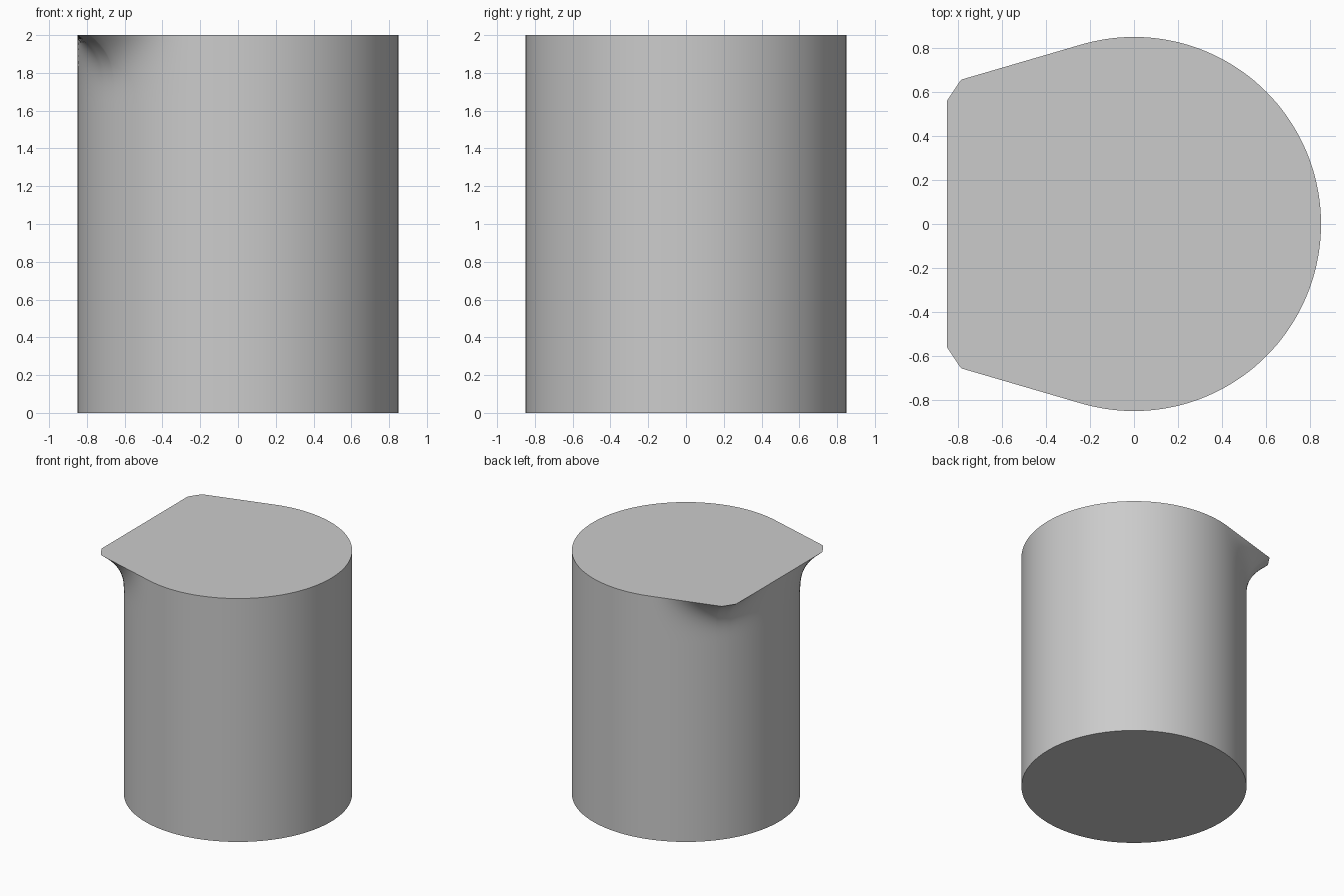
import bpy, bmesh
from math import atan2, cos, pi, radians

if "Cube" in bpy.data.objects:
    bpy.data.objects.remove(bpy.data.objects["Cube"], do_unlink=True)

RADIUS, HEIGHT = 0.85, 2.0
FLARE_DEPTH, FLARE_POWER, RINGS = 0.4, 4, 16
TANGENT = radians(106.3)
# Lip outline: side tangent, corner chamfer and flat edge as (direction, distance)
LIP_EDGES = [(TANGENT, RADIUS), (radians(146.3), 1.018), (pi, RADIUS)]


def lip_radius(angle):
    """Radius of the rim; both halves mirror across the x axis."""
    a = abs(angle)
    if a <= TANGENT:
        return RADIUS
    return min(d / cos(a - phi) for phi, d in LIP_EDGES if cos(a - phi) > 0.1)


# Even angles plus the exact lip corners
corners = [atan2(0.65, -0.79), atan2(0.56, -0.85)]
angles = {round(-pi + 2 * pi * i / 144, 5) for i in range(144)}
angles |= {round(s * c, 5) for c in corners for s in (-1, 1)}
angles = sorted(angles)

# Ring heights with the flare fraction at each
levels = [(0.0, 0.0)]
for i in range(RINGS + 1):
    t = i / RINGS
    levels.append((HEIGHT - FLARE_DEPTH * (1 - t), t ** FLARE_POWER))

# Solid beaker body, flaring out to the two-cornered lip
bm = bmesh.new()
rings = []
for z, flare in levels:
    ring = []
    for a in angles:
        r = RADIUS + (lip_radius(a) - RADIUS) * flare
        ring.append(bm.verts.new((r * cos(a), r * cos(a - pi / 2), z)))
    rings.append(ring)

count = len(angles)
for low, high in zip(rings, rings[1:]):
    for i in range(count):
        j = (i + 1) % count
        bm.faces.new((low[i], low[j], high[j], high[i]))
bm.faces.new(rings[-1])
bm.faces.new(list(reversed(rings[0])))
bmesh.ops.recalc_face_normals(bm, faces=bm.faces)

mesh = bpy.data.meshes.new("beaker_body")
bm.to_mesh(mesh)
bm.free()
body = bpy.data.objects.new("beaker_body", mesh)
bpy.context.collection.objects.link(body)

# Plain grey
grey = bpy.data.materials.new("light_grey")
grey.use_nodes = True
colour = (0.6, 0.6, 0.6, 1.0)
grey.diffuse_color = colour
grey.node_tree.nodes["Principled BSDF"].inputs["Base Color"].default_value = colour
mesh.materials.append(grey)

# Smooth wall, crisp rim and base
bpy.ops.object.select_all(action='DESELECT')
body.select_set(True)
bpy.context.view_layer.objects.active = body
bpy.ops.object.shade_smooth_by_angle(angle=radians(30))
